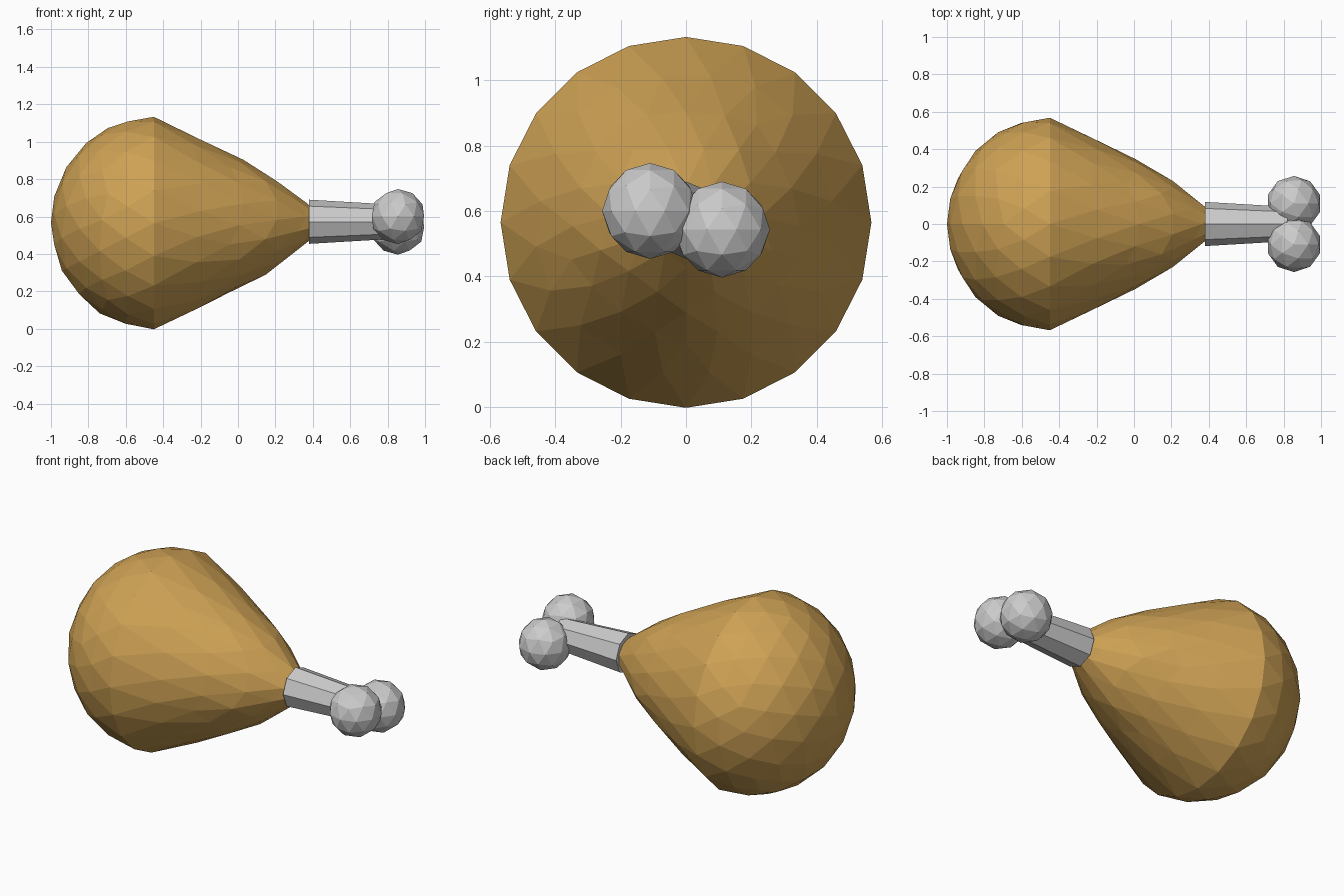
import bpy, math
from mathutils import Matrix

if "Cube" in bpy.data.objects:
    bpy.data.objects.remove(bpy.data.objects["Cube"])

CZ = 0.565           # height of the long axis
WIDEST = -0.45       # x of the fattest section


def material(name, color):
    m = bpy.data.materials.new(name)
    m.diffuse_color = color
    m.use_nodes = True
    m.node_tree.nodes["Principled BSDF"].inputs["Base Color"].default_value = m.diffuse_color
    return m


def interp(points, x):
    for (x0, r0), (x1, r1) in zip(points, points[1:]):
        if x <= x1:
            return r0 + (r1 - r0) * (x - x0) / (x1 - x0)
    return points[-1][1]


# Meat: an icosphere with its pole on x, its right half drawn out to a neck
NECK = [(-0.45, 0.568), (-0.36, 0.54), (-0.24, 0.475), (-0.08, 0.385),
        (0.10, 0.308), (0.18, 0.255), (0.26, 0.185), (0.38, 0.098),
        (0.42, 0.075), (0.46, 0.0)]
bpy.ops.mesh.primitive_ico_sphere_add(subdivisions=4 - 1, radius=1)
meat = bpy.context.object
meat.name = "meat"
meat.data.transform(Matrix.Rotation(math.radians(90), 4, 'Y'))
for v in meat.data.vertices:
    u, y, z = v.co
    ring = math.hypot(y, z)
    if u < 0:
        x, r = WIDEST + 0.55 * u, 0.568 * ring
    else:
        x = WIDEST + 0.91 * u
        r = interp(NECK, x)
    k = r / ring if ring > 1e-4 else 0
    v.co = (x, y * k, CZ + z * k)
meat.data.materials.append(material("roast_skin", (0.62, 0.36, 0.09, 1)))

# Bone shaft: slightly tapered octagon
bpy.ops.mesh.primitive_cone_add(vertices=8, radius1=0.118, radius2=0.092, depth=0.44,
                                location=(0.60, 0, 0.572),
                                rotation=(0, math.radians(90), 0))
bpy.context.object.name = "bone_shaft"

# Bone knuckles
for name, y, z in (("knuckle_front", -0.11, 0.60), ("knuckle_back", 0.11, 0.543)):
    bpy.ops.mesh.primitive_ico_sphere_add(subdivisions=2, radius=0.147,
                                          location=(0.855, y, z))
    bpy.context.object.name = name
